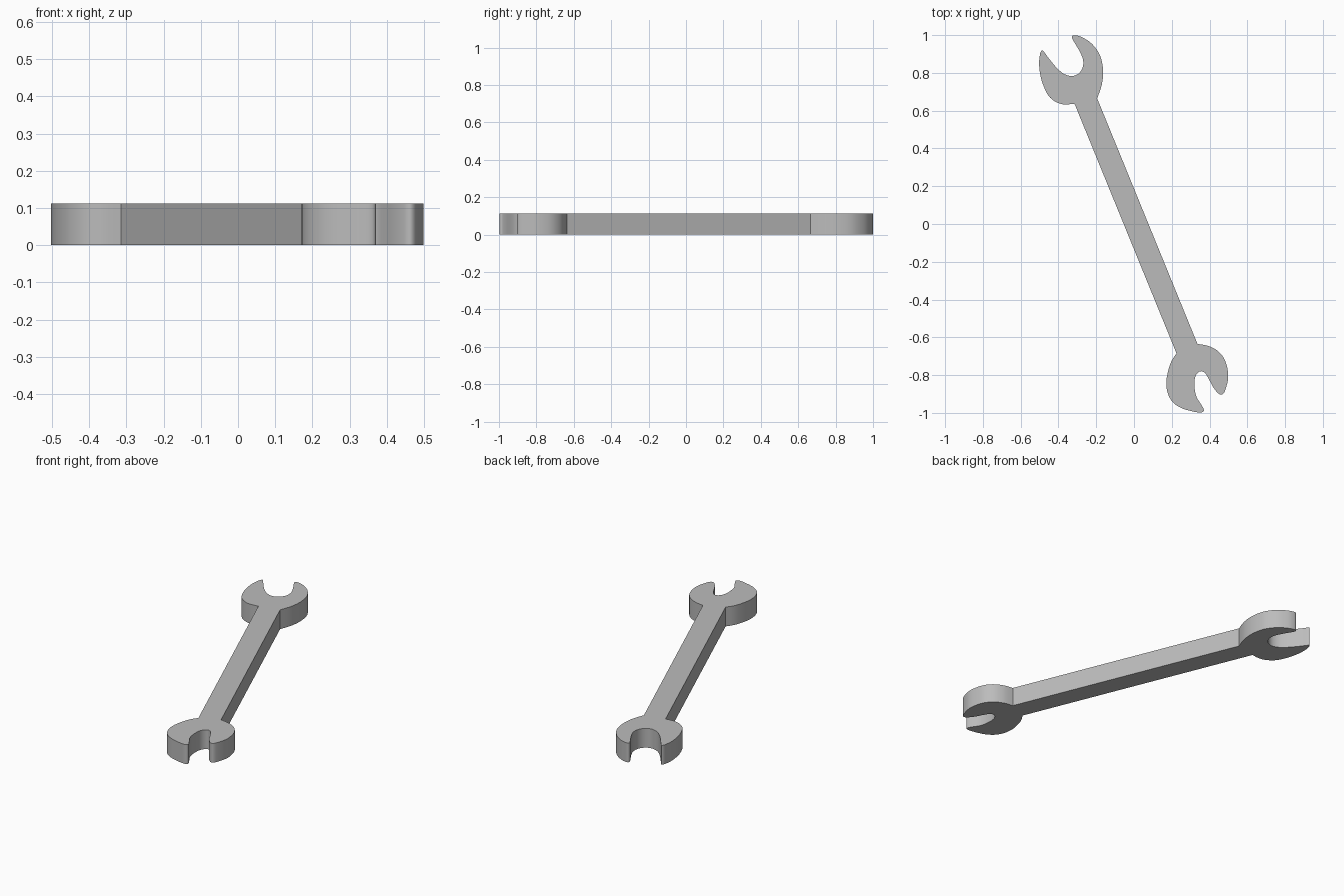
import bpy
import bmesh
import math
from mathutils import Vector

default_cube = bpy.data.objects.get("Cube")
if default_cube:
    bpy.data.objects.remove(default_cube, do_unlink=True)

THICKNESS = 0.112
STEPS = 5


def make_material(name, value):
    material = bpy.data.materials.new(name)
    material.use_nodes = True
    colour = (value, value, value, 1)
    material.diffuse_color = colour
    shader = material.node_tree.nodes["Principled BSDF"]
    shader.inputs["Base Color"].default_value = colour
    shader.inputs["Roughness"].default_value = 0.5
    return material


def smooth_path(points):
    """Round an open path through its points with a Catmull-Rom spline."""
    points = [Vector(p) for p in points]
    padded = [points[0]] + points + [points[-1]]
    result = []
    for before, start, end, after in zip(padded, padded[1:], padded[2:], padded[3:]):
        for step in range(STEPS):
            t = step / STEPS
            linear = end - before
            square = 2 * before - 5 * start + 4 * end - after
            cubic = 3 * start - before - 3 * end + after
            result.append(start + (linear * t + square * t ** 2 + cubic * t ** 3) / 2)
    result.append(points[-1])
    return result


def extrude_outline(name, outline, height, material):
    """Raise a flat closed outline into a solid plate with sharp rims."""
    bm = bmesh.new()
    base = bm.faces.new([bm.verts.new((p.x, p.y, 0)) for p in outline])
    raised = bmesh.ops.extrude_face_region(bm, geom=[base], use_keep_orig=True)
    top = [item for item in raised["geom"] if isinstance(item, bmesh.types.BMVert)]
    bmesh.ops.translate(bm, verts=top, vec=(0, 0, height))
    bmesh.ops.recalc_face_normals(bm, faces=bm.faces)
    mesh = bpy.data.meshes.new(name)
    bm.to_mesh(mesh)
    bm.free()
    mesh.materials.append(material)
    plate = bpy.data.objects.new(name, mesh)
    bpy.context.collection.objects.link(plate)
    return plate


# Large open jaw, anticlockwise from the right edge of the handle
large_jaw = [
    (-.195, .665), (-.17, .74), (-.164, .817), (-.18, .893), (-.222, .953),
    (-.272, .987), (-.304, .998), (-.325, .997), (-.326, .98),
    (-.29, .918), (-.27, .87), (-.272, .828), (-.294, .796), (-.33, .783),
    (-.373, .796), (-.415, .833), (-.458, .886), (-.479, .915), (-.489, .918),
    (-.498, .897), (-.502, .838), (-.489, .76), (-.458, .687), (-.42, .65),
    (-.373, .633), (-.315, .637),
]

# Small open jaw, anticlockwise from the left edge of the handle
small_jaw = [
    (.225, -.685), (.193, -.738), (.172, -.823), (.177, -.89), (.204, -.942),
    (.25, -.974), (.31, -.992), (.352, -.998), (.37, -.989), (.362, -.966),
    (.33, -.913), (.32, -.855), (.325, -.807), (.347, -.781), (.373, -.786),
    (.394, -.817), (.42, -.865), (.447, -.897), (.468, -.902), (.484, -.876),
    (.499, -.807), (.484, -.727), (.447, -.675), (.394, -.646), (.336, -.635),
]

# One-piece plate: the straight handle edges join the two jaws
steel = make_material("grey steel", 0.5)
outline = smooth_path(large_jaw) + smooth_path(small_jaw)
wrench = extrude_outline("open_ended_wrench", outline, THICKNESS, steel)

bpy.ops.object.select_all(action="DESELECT")
wrench.select_set(True)
bpy.context.view_layer.objects.active = wrench
bpy.ops.object.shade_smooth_by_angle(angle=math.radians(35))
